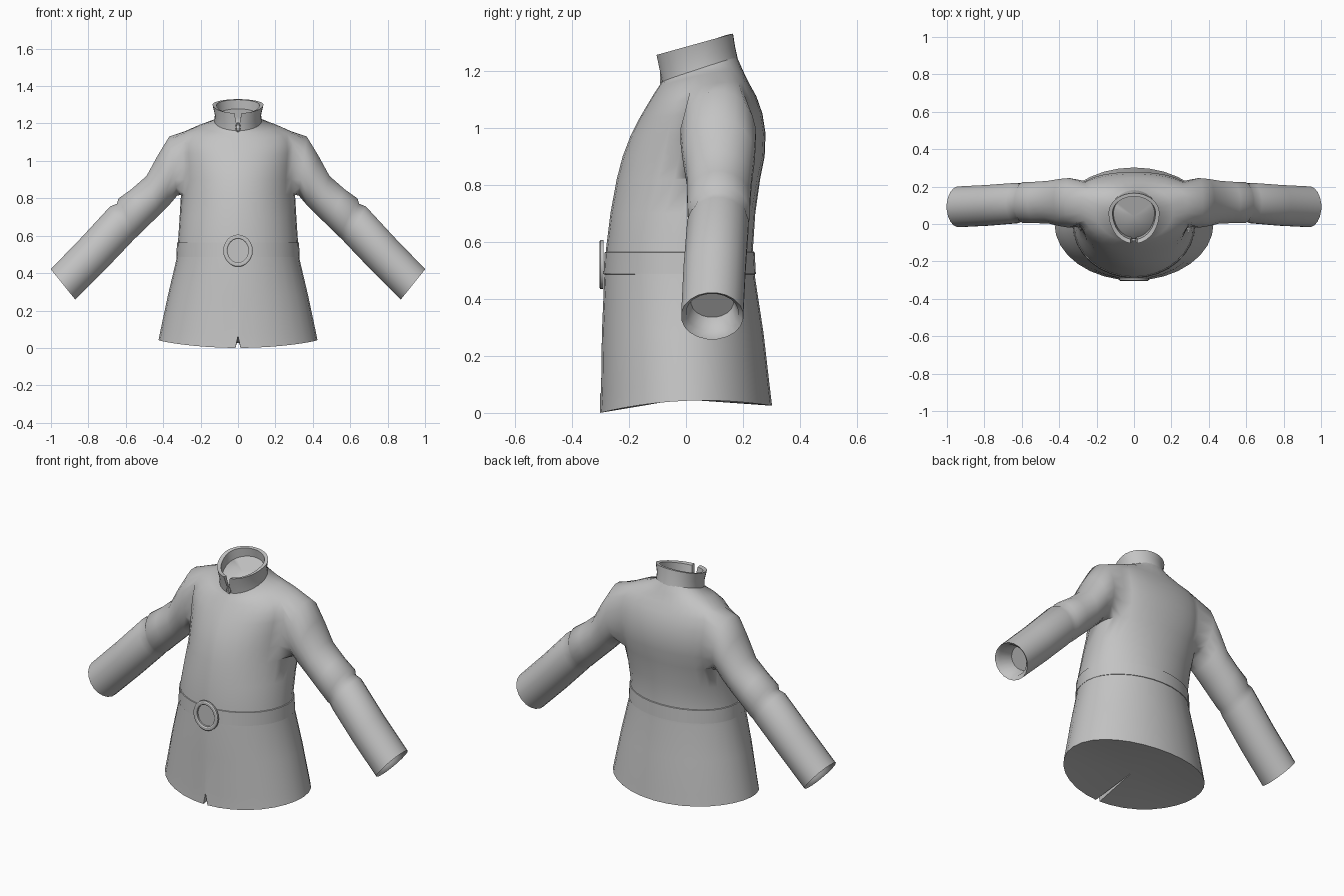
import bpy, bmesh
from math import sin, cos, pi, radians
from mathutils import Vector

cube = bpy.data.objects.get("Cube")
if cube:
    bpy.data.objects.remove(cube)

cloth = bpy.data.materials.new("grey cloth")
cloth.use_nodes = True
GREY = (0.55, 0.55, 0.55, 1)
cloth.diffuse_color = GREY
cloth.node_tree.nodes["Principled BSDF"].inputs["Base Color"].default_value = GREY


def finish(bm, name, sharp=40):
    bmesh.ops.recalc_face_normals(bm, faces=bm.faces)
    mesh = bpy.data.meshes.new(name)
    bm.to_mesh(mesh)
    bm.free()
    mesh.materials.append(cloth)
    obj = bpy.data.objects.new(name, mesh)
    bpy.context.collection.objects.link(obj)
    bpy.ops.object.select_all(action="DESELECT")
    bpy.context.view_layer.objects.active = obj
    obj.select_set(True)
    bpy.ops.object.shade_smooth_by_angle(angle=radians(sharp))


def oval(angles, z_front, z_back, w, y_front, y_back, y_mid, lift=0, back=1):
    """Tilted egg-shaped section; lift raises its sides, a low back value squares its back."""
    pts = []
    for a in angles:
        s = sin(a)
        y = y_mid + (s ** back * (y_back - y_mid) if s > 0 else s * (y_mid - y_front))
        t = (y - y_front) / (y_back - y_front)
        pts.append(Vector((w * cos(a), y, z_front + (z_back - z_front) * t + lift * cos(a) ** 2)))
    return pts


def add_ring(bm, pts):
    return [bm.verts.new(p) for p in pts]


def join(bm, a, b, closed=True):
    n = len(a)
    for i in range(n if closed else n - 1):
        j = (i + 1) % n
        bm.faces.new((a[i], a[j], b[j], b[i]))


def fan(bm, ring, rise=0):
    centre = sum((v.co for v in ring), Vector()) / len(ring)
    c = bm.verts.new(centre + Vector((0, 0, rise)))
    for i, v in enumerate(ring):
        bm.faces.new((v, ring[(i + 1) % len(ring)], c))


# Section angles, with two extra columns beside the front for the hem slit
STEPS = 32
FRONT = 3 * pi / 2
angles = sorted([2 * pi * k / STEPS for k in range(STEPS)]
                + [FRONT - radians(1.8), FRONT + radians(1.8)])

# Body sections: front z, back z, half width, front y, back y, widest y, side lift, back shape
body = [
    (0.00, 0.025, .425, -.302, .302, 0.00, .03),
    (0.07, 0.09, .412, -.298, .294, 0.00, .025),
    (0.28, 0.28, .375, -.295, .272, 0.00),
    (0.47, 0.47, .330, -.287, .243, 0.00),
    (0.58, 0.58, .320, -.280, .235, 0.00),
    (0.70, 0.70, .312, -.265, .243, 0.04, 0, .92),
    (0.82, 0.82, .305, -.243, .260, 0.085, 0, .75),
    (0.90, 0.90, .308, -.222, .276, 0.10, 0, .62),
    (0.97, 0.98, .312, -.195, .279, 0.10, 0, .55),
    (1.03, 1.05, .318, -.165, .268, 0.10, .01, .55),
    (1.07, 1.11, .315, -.142, .247, 0.10, .015, .58),
    (1.115, 1.155, .285, -.115, .222, 0.10, .015, .65),
    (1.145, 1.20, .208, -.095, .200, 0.07, .012, .8),
    (1.165, 1.25, .125, -.082, .178, 0.06),
    (1.195, 1.28, .110, -.075, .160, 0.06),
]
ARM_LOW, ARM_HIGH = 6, 11     # body sections below and above the armhole
COL_FRONT, COL_BACK = -2, 3   # columns in front of and behind the armhole

# Sleeve sections: top x, top z, bottom x, bottom z, centre y, half depth
sleeve = [
    (.368, 1.132, .325, .812, .113, .134),
    (.430, 1.030, .365, .765, .115, .127),
    (.490, .920, .420, .710, .117, .115),
    (.570, .850, .480, .652, .115, .112),
    (.640, .800, .540, .593, .115, .110),
    (.648, .772, .553, .583, .115, .102),
    (.685, .757, .570, .563, .112, .109),
    (.840, .589, .715, .411, .100, .110),
    (1.002, .422, .869, .257, .092, .110),
    (.978, .418, .870, .285, .092, .092),
    (.900, .445, .815, .335, .092, .075),
]

bm = bmesh.new()
rings = [add_ring(bm, oval(angles, *row)) for row in body]
front_index = angles.index(min(angles, key=lambda a: abs(a - FRONT)))
rings[0][front_index].co.z = 0.066
for low, high in zip(rings, rings[1:]):
    join(bm, low, high)
fan(bm, rings[0], .02)
fan(bm, rings[-1])

for side in (1, -1):
    def column(k):
        return k % len(angles) if side > 0 else STEPS // 2 - k

    # Open the armhole and collect its edge in order
    inner = {rings[r][column(k)] for r in range(ARM_LOW, ARM_HIGH + 1)
             for k in range(COL_FRONT, COL_BACK + 1)}
    hole = [f for f in bm.faces if all(v in inner for v in f.verts)]
    edge = [rings[ARM_LOW][column(k)] for k in range(COL_FRONT, COL_BACK)]
    edge += [rings[r][column(COL_BACK)] for r in range(ARM_LOW, ARM_HIGH)]
    edge += [rings[ARM_HIGH][column(k)] for k in range(COL_BACK, COL_FRONT, -1)]
    edge += [rings[r][column(COL_FRONT)] for r in range(ARM_HIGH, ARM_LOW, -1)]
    bmesh.ops.delete(bm, geom=hole, context="FACES")

    # Run the sleeve out of the armhole, over the elbow fold and into the cuff
    last = edge
    for tx, tz, bx, bz, yc, depth in sleeve:
        pts = []
        for j in range(len(edge)):
            a = -3 * pi / 4 + 2 * pi * j / len(edge)
            x = (tx + bx) / 2 + (tx - bx) / 2 * sin(a)
            z = (tz + bz) / 2 + (tz - bz) / 2 * sin(a)
            pts.append((side * x, yc + depth * cos(a), z))
        ring = add_ring(bm, pts)
        join(bm, last, ring)
        last = ring
    fan(bm, last)
finish(bm, "tunic_body", 70)


# Standing collar, open in a narrow V at the front
def collar_arc(gap, *section):
    start = -pi / 2 + radians(gap)
    span = 2 * pi - 2 * radians(gap)
    return oval([start + span * i / 36 for i in range(37)], *section)


bm = bmesh.new()
loops = [add_ring(bm, p) for p in (
    collar_arc(3, 1.155, 1.24, .126, -.084, .182, .06),
    collar_arc(4, 1.20, 1.285, .124, -.092, .172, .06),
    collar_arc(8, 1.255, 1.33, .136, -.105, .165, .06),
    collar_arc(9, 1.252, 1.327, .115, -.083, .147, .06),
    collar_arc(5, 1.16, 1.24, .106, -.066, .160, .06))]
for i, loop in enumerate(loops):
    join(bm, loop, loops[(i + 1) % len(loops)], closed=False)
for end in (0, -1):
    bm.faces.new([loop[end] for loop in loops])
finish(bm, "collar")

# Belt band around the waist
bm = bmesh.new()
band = [add_ring(bm, oval(angles, z, z, w, yf, yb, 0)) for z, w, yf, yb in (
    (.483, .318, -.278, .232), (.487, .330, -.289, .245),
    (.563, .326, -.285, .241), (.567, .314, -.274, .230))]
for low, high in zip(band, band[1:]):
    join(bm, low, high)
finish(bm, "belt")


# Oval loops: the belt buckle and the small collar fastening
def oval_loop(name, z, y, rx, rz, width, depth, plate):
    bm = bmesh.new()
    n = 24
    loops = []
    for inset, dy in ((0, depth), (0, 0), (width * .25, -depth * .4),
                      (width * .75, -depth * .4), (width, 0), (width, depth)):
        loops.append(add_ring(bm, [((rx - inset) * cos(2 * pi * i / n), y + dy,
                                    z + (rz - inset) * sin(2 * pi * i / n)) for i in range(n)]))
    for a, b in zip(loops, loops[1:]):
        join(bm, a, b)
    if plate:
        fan(bm, loops[-1])
        bm.faces.new(loops[0])
    else:
        join(bm, loops[-1], loops[0])
    finish(bm, name, 20)


oval_loop("buckle", .52, -.300, .079, .086, .023, .010, True)
oval_loop("collar_fastening", 1.18, -.088, .014, .026, .007, .010, False)
